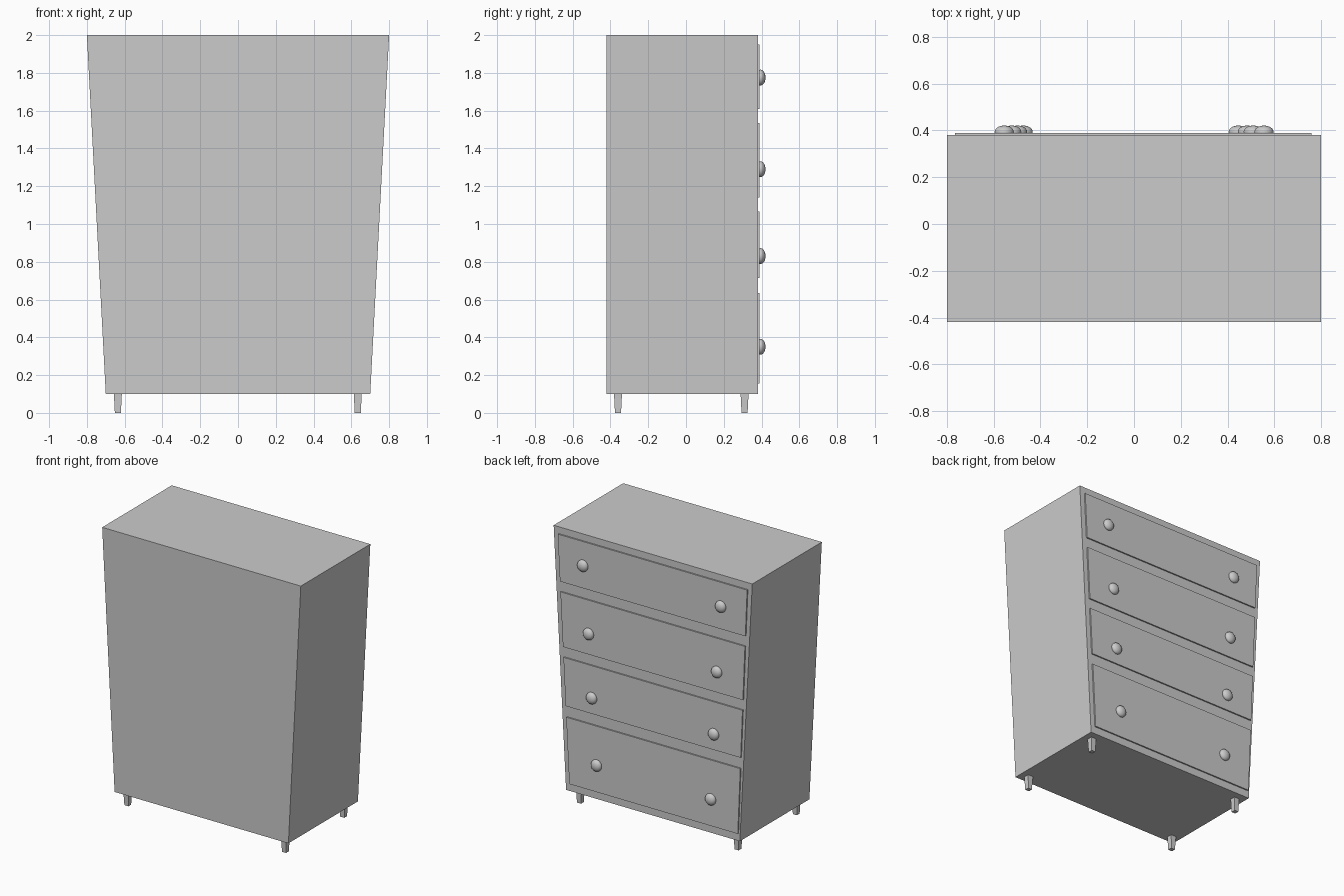
import bpy, bmesh
from mathutils import Matrix

if "Cube" in bpy.data.objects:
    bpy.data.objects.remove(bpy.data.objects["Cube"])

BACK, FACE, PANEL = -0.42, 0.38, 0.39   # rear of carcass, drawer side, drawer surface


def finish(name, bm, smooth=False):
    bmesh.ops.recalc_face_normals(bm, faces=bm.faces[:])
    for f in bm.faces:
        f.smooth = smooth
    mesh = bpy.data.meshes.new(name)
    bm.to_mesh(mesh)
    bm.free()
    obj = bpy.data.objects.new(name, mesh)
    bpy.context.collection.objects.link(obj)
    return obj


def extruded_profile(name, outline, y0, y1):
    """Extrude an (x, z) outline from y0 to y1."""
    bm = bmesh.new()
    face = bm.faces.new([bm.verts.new((x, y0, z)) for x, z in outline])
    out = bmesh.ops.extrude_face_region(bm, geom=[face])
    verts = [g for g in out["geom"] if isinstance(g, bmesh.types.BMVert)]
    bmesh.ops.translate(bm, verts=verts, vec=(0, y1 - y0, 0))
    return finish(name, bm)


def leg(name, x, y):
    """Square leg narrowing towards the floor."""
    bm = bmesh.new()
    bmesh.ops.create_cube(bm, size=1, matrix=Matrix.Translation((0, 0, 0.5)))
    for v in bm.verts:
        half = 0.021 if v.co.z > 0.5 else 0.016
        v.co.x = x + half * (1 if v.co.x > 0 else -1)
        v.co.y = y + half * (1 if v.co.y > 0 else -1)
        v.co.z *= 0.1
    return finish(name, bm)


def knob(name, x, z):
    """Flattened round pull."""
    bm = bmesh.new()
    shape = Matrix.Translation((x, 0.394, z)) @ Matrix.Diagonal((0.041, 0.027, 0.042, 1))
    bmesh.ops.create_uvsphere(bm, u_segments=32, v_segments=16, radius=1, matrix=shape)
    return finish(name, bm, smooth=True)


def left_edge(z):
    return -0.69 - 0.075 * (z - 0.155) / 1.795


def right_edge(z):
    return 0.667 + 0.093 * (z - 0.155) / 1.795


# Carcass, wider at the top
extruded_profile("carcass", [(-0.7, 0.1), (0.7, 0.1), (0.8, 2), (-0.8, 2)], BACK, FACE)

# Drawers: bottom z, top z, knob z, left knob x, right knob x
drawers = [
    (0.155, 0.635, 0.35, -0.474, 0.446),
    (0.715, 1.065, 0.83, -0.498, 0.485),
    (1.14, 1.535, 1.29, -0.523, 0.51),
    (1.61, 1.95, 1.775, -0.555, 0.556),
]
for i, (z0, z1, kz, kl, kr) in enumerate(drawers, 1):
    outline = [(left_edge(z0), z0), (right_edge(z0), z0),
               (right_edge(z1), z1), (left_edge(z1), z1)]
    extruded_profile(f"drawer_front_{i}", outline, FACE - 0.01, PANEL)
    knob(f"left_knob_{i}", kl, kz)
    knob(f"right_knob_{i}", kr, kz)

# Four legs
for side, x in (("left", -0.636), ("right", 0.634)):
    for end, y in (("rear", -0.36), ("drawer_side", 0.31)):
        leg(f"{side}_{end}_leg", x, y)
